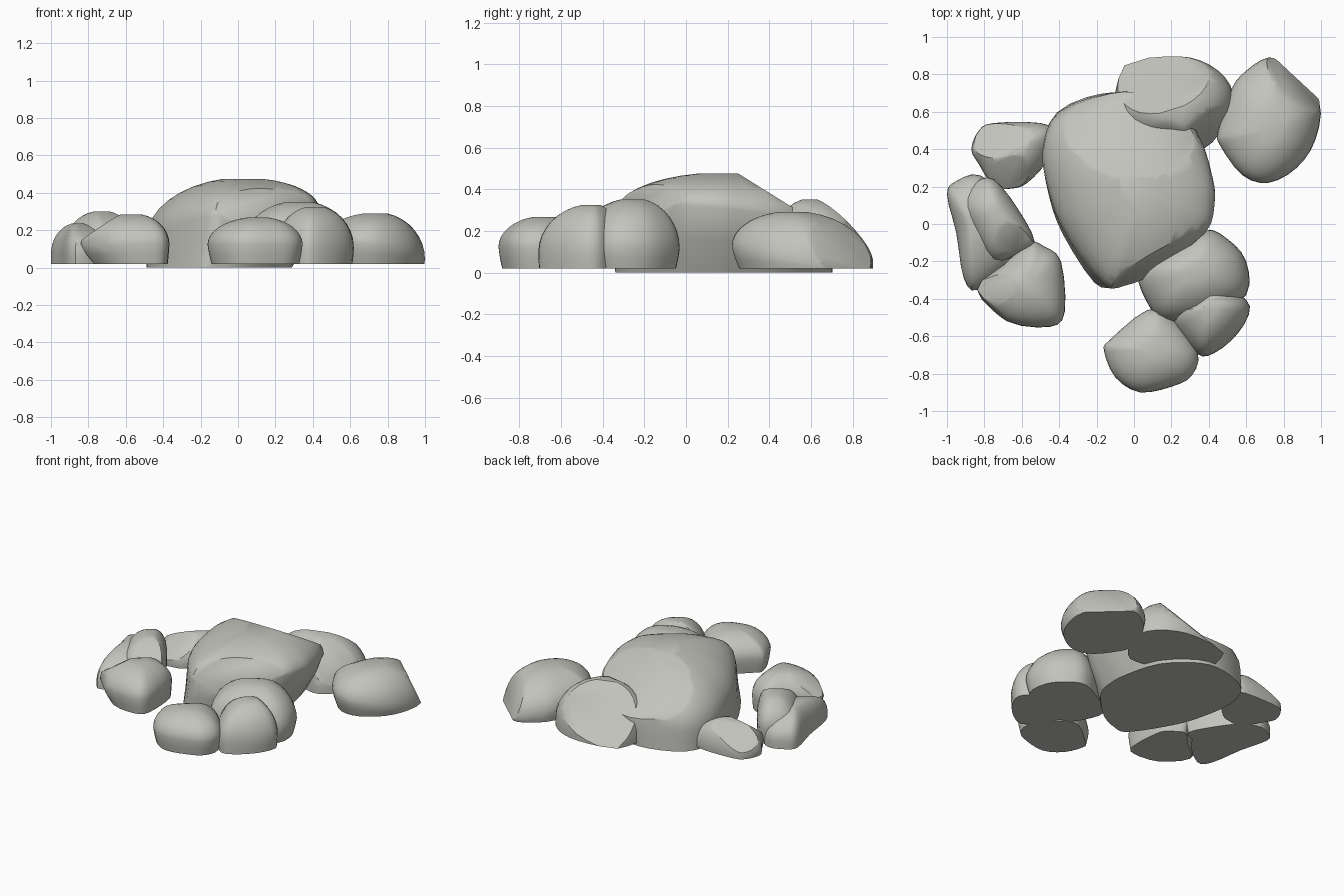
import bpy, bmesh, math
from mathutils import Vector

cube = bpy.data.objects.get("Cube")
if cube:
    bpy.data.objects.remove(cube, do_unlink=True)

stone = bpy.data.materials.new("warm_grey_stone")
stone.use_nodes = True
colour = (0.55, 0.55, 0.51, 1)
stone.diffuse_color = colour
stone.node_tree.nodes["Principled BSDF"].inputs["Base Color"].default_value = colour


def smooth_outline(points, steps=3):
    """Closed Catmull-Rom curve through the outline points."""
    pts = [Vector(p) for p in points]
    n, out = len(pts), []
    for i in range(n):
        a, b, c, d = (pts[(i + k) % n] for k in (-1, 0, 1, 2))
        for j in range(steps):
            t = j / steps
            out.append(0.5 * (2 * b + (c - a) * t + (2 * a - 5 * b + 4 * c - d) * t**2
                              + (3 * b - a - 3 * c + d) * t**3))
    return out


def rock(name, outline, top, height, belly=0.4, foot=(0.92, 0.92), foot_at=None,
         base=0.02, tilt=(0, 0), facets=()):
    """Domed boulder: foot ring, widest (tilted) belly ring, dome rings, then flat cuts."""
    ring = smooth_outline(outline)
    top, tilt = Vector(top), Vector(tilt)
    foot_at = Vector(foot_at or top)
    rise = height - base
    wide = Vector((1, 1))
    foot = Vector(foot)
    # Each level: scale, height fraction, centre, share of the tilt
    levels = [(foot, 0, foot_at, 0), (foot.lerp(wide, 0.6), belly * 0.5, foot_at, 0.5)]
    last = math.radians(77)
    for i in range(9):
        a = last * i / 8
        u = math.sin(a) / math.sin(last)
        levels.append((wide * math.cos(a), belly + (1 - belly) * u, top, 1 - u))
    bm = bmesh.new()
    rows = []
    for scale, z, centre, lean in levels:
        rows.append([bm.verts.new((*(centre + (p - centre) * scale),
                                   base + rise * z + lean * tilt.dot(p - top))) for p in ring])
    n = len(ring)
    for low, high in zip(rows, rows[1:]):
        for i in range(n):
            bm.faces.new((low[i], low[(i + 1) % n], high[(i + 1) % n], high[i]))
    bm.faces.new(rows[0])
    bm.faces.new(rows[-1])
    # Chipped flat faces
    for point, normal in facets:
        cut = bmesh.ops.bisect_plane(bm, geom=bm.verts[:] + bm.edges[:] + bm.faces[:],
                                     plane_co=point, plane_no=normal, clear_outer=True)
        edges = [e for e in cut["geom_cut"] if isinstance(e, bmesh.types.BMEdge)]
        bmesh.ops.holes_fill(bm, edges=edges, sides=0)
    bmesh.ops.recalc_face_normals(bm, faces=bm.faces[:])
    mesh = bpy.data.meshes.new(name)
    bm.to_mesh(mesh)
    bm.free()
    mesh.materials.append(stone)
    obj = bpy.data.objects.new(name, mesh)
    bpy.context.collection.objects.link(obj)
    bpy.ops.object.select_all(action="DESELECT")
    obj.select_set(True)
    bpy.context.view_layer.objects.active = obj
    bpy.ops.object.shade_smooth_by_angle(angle=math.radians(40))


# Central boulder
rock("main_boulder",
     [(-.49, .4), (-.4, .6), (-.13, .7), (.1, .68), (.33, .5), (.42, .25), (.43, .1),
      (.38, -.05), (.14, -.26), (-.04, -.33), (-.16, -.32), (-.36, -.06), (-.45, .15)],
     (.04, .17), .475, belly=.53, foot=(.84, .99), foot_at=(-.48, .2), base=0,
     tilt=(.15, -.1),
     facets=[((.25, -.12, .33), (.42, -.75, .4)), ((0, .34, .42), (0, .53, .85))])

# Back boulders
rock("back_boulder",
     [(-.11, .6), (-.05, .85), (.1, .89), (.3, .89), (.45, .82), (.53, .7), (.5, .55),
      (.37, .4), (.2, .42), (0, .46)],
     (.2, .6), .35, belly=.15, foot=(1, 1),
     facets=[((.38, .57, .28), (.6, -.55, .5)), ((.2, .755, .2), (-.22, .7, .67))])
rock("back_left_boulder",
     [(.45, .5), (.52, .72), (.6, .82), (.72, .89), (.83, .84), (.99, .66), (.97, .45),
      (.87, .3), (.72, .22), (.58, .26), (.46, .42)],
     (.74, .5), .29, belly=.25, foot=(.96, .94), foot_at=(.9, .8), tilt=(-.12, -.12),
     facets=[((.84, .73, .15), (.63, .68, .4))])

# Right-hand cluster
rock("small_right_stone",
     [(-.87, .4), (-.83, .5), (-.75, .54), (-.5, .54), (-.42, .48), (-.47, .33),
      (-.57, .22), (-.65, .19), (-.75, .2), (-.83, .32)],
     (-.6, .42), .215, belly=.15, foot=(.99, .99),
     facets=[((-.68, .3, .155), (-.1, -.6, .75)), ((-.7, .45, .15), (-.35, .4, .8))])
rock("outer_right_stone",
     [(-1, .16), (-.95, .23), (-.82, .26), (-.68, .1), (-.62, -.15), (-.83, -.35),
      (-.91, -.29), (-.95, -.05)],
     (-.86, 0), .235, belly=.25, foot=(1, 1))
rock("inner_right_stone",
     [(-.92, .1), (-.85, .22), (-.75, .24), (-.62, .08), (-.53, -.1), (-.62, -.16),
      (-.75, -.2), (-.85, -.08)],
     (-.73, .05), .3, belly=.4, foot=(.95, .95),
     facets=[((-.66, -.08, .25), (.3, -.4, .8))])
rock("front_right_stone",
     [(-.84, -.35), (-.68, -.52), (-.45, -.55), (-.37, -.47), (-.39, -.2), (-.48, -.12),
      (-.56, -.1), (-.7, -.22)],
     (-.56, -.31), .285, belly=.4, foot=(.83, .93), foot_at=(-.42, -.31),
     facets=[((-.77, -.45, .11), (-.65, -.7, .25)), ((-.72, -.35, .225), (-.55, .05, .82))])

# Front cluster
rock("front_inner_stone",
     [(.02, -.25), (.15, -.14), (.37, -.03), (.5, -.08), (.6, -.2), (.6, -.38),
      (.4, -.5), (.17, -.52), (.07, -.42)],
     (.33, -.25), .352, belly=.29)
rock("front_left_stone",
     [(.2, -.5), (.28, -.43), (.4, -.31), (.52, -.35), (.62, -.44), (.56, -.58),
      (.43, -.69), (.33, -.69)],
     (.41, -.44), .325, belly=.26, foot=(.96, .99),
     facets=[((.56, -.57, .16), (.7, -.5, .3))])
rock("front_stone",
     [(-.16, -.68), (-.13, -.62), (.07, -.46), (.2, -.5), (.34, -.68), (.31, -.81),
      (.2, -.87), (.03, -.9), (-.1, -.82)],
     (.11, -.68), .268, belly=.42)
